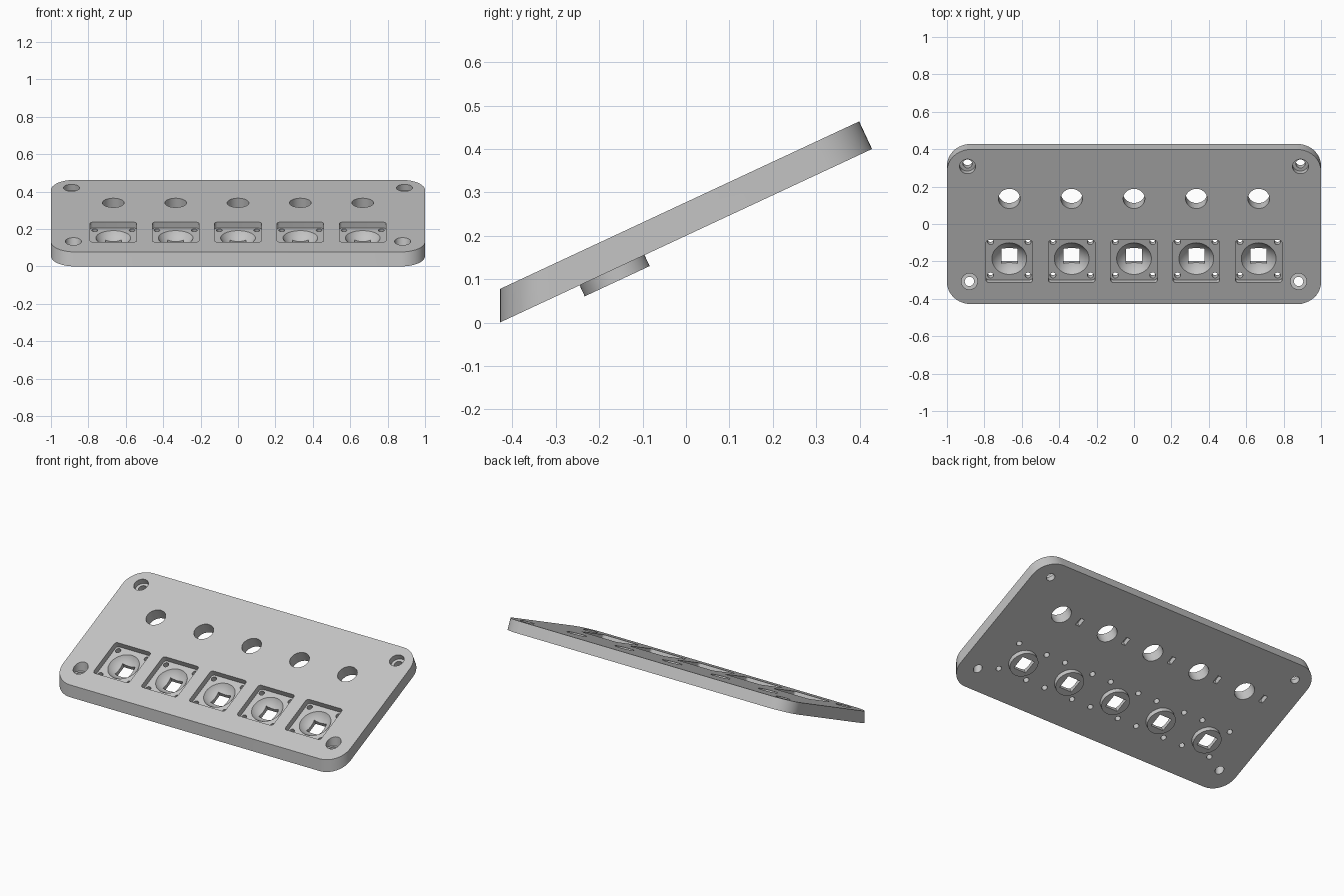
import bpy, bmesh
from math import radians, tan, cos, sin, pi
from mathutils import Matrix, Vector

if "Cube" in bpy.data.objects:
    bpy.data.objects.remove(bpy.data.objects["Cube"])

TILT = radians(25)
FRAME = Matrix.Translation((0, 0, 0.2)) @ Matrix.Rotation(TILT, 4, 'X')
THICK = 0.07
COLUMNS = [i / 3 for i in (-2, -1, 0, 1, 2)]
HOLE_Y, CUP_Y = 0.182, -0.188

grey = bpy.data.materials.new("plain grey")
grey.use_nodes = True
grey.diffuse_color = (0.55, 0.55, 0.55, 1)
grey.node_tree.nodes["Principled BSDF"].inputs["Base Color"].default_value = grey.diffuse_color


def make(name, bm, matrix=FRAME):
    bmesh.ops.recalc_face_normals(bm, faces=bm.faces)
    mesh = bpy.data.meshes.new(name)
    bm.to_mesh(mesh)
    bm.free()
    mesh.materials.append(grey)
    obj = bpy.data.objects.new(name, mesh)
    bpy.context.collection.objects.link(obj)
    obj.matrix_world = matrix
    return obj


def cylinder(bm, x, y, low, high, r, sides=40):
    bmesh.ops.create_cone(bm, cap_ends=True, segments=sides, radius1=r, radius2=r,
                          depth=high - low,
                          matrix=Matrix.Translation((x, y, (low + high) / 2)))


def box(bm, x, y, low, high, sx, sy, corner=0):
    made = bmesh.ops.create_cube(bm, size=1, matrix=Matrix.Translation(
        (x, y, (low + high) / 2)) @ Matrix.Diagonal((sx, sy, high - low, 1)))
    if corner:
        edges = {e for v in made["verts"] for e in v.link_edges
                 if abs(e.verts[0].co.z - e.verts[1].co.z) > 0.01}
        bmesh.ops.bevel(bm, geom=list(edges), offset=corner, segments=5,
                        profile=0.5, affect='EDGES')


def make_plate():
    # Rounded rectangle, with the front wall upright once tilted
    bm = bmesh.new()
    r, half = 0.13, 0.473
    ring = []
    for k, (sx, sy) in enumerate(((1, 1), (-1, 1), (-1, -1), (1, -1))):
        for i in range(13):
            a = (k + i / 12) * pi / 2
            ring.append((sx * (1 - r) + r * cos(a), sy * (half - r) + r * sin(a)))
    low = [bm.verts.new((x, y, 0)) for x, y in ring]
    high = [bm.verts.new((x, y + (THICK * tan(TILT) if y < 0 else 0), THICK))
            for x, y in ring]
    bm.faces.new(low[::-1])
    top = bm.faces.new(high)
    for i in range(len(ring)):
        j = (i + 1) % len(ring)
        bm.faces.new((low[i], low[j], high[j], high[i]))
    bmesh.ops.bevel(bm, geom=list(top.edges), offset=0.026, segments=6,
                    profile=0.5, affect='EDGES')
    return make("panel", bm)


panel = make_plate()
helpers = []


def combine(tool, operation='DIFFERENCE'):
    tool.hide_render = True
    helpers.append(tool)
    mod = panel.modifiers.new(tool.name, 'BOOLEAN')
    mod.operation, mod.solver, mod.object = operation, 'EXACT', tool


# Round cups under the panel
bm = bmesh.new()
for x in COLUMNS:
    cylinder(bm, x, CUP_Y, -0.028, 0.02, 0.0825, 64)
combine(make("cups", bm), 'UNION')

# Square pockets
bm = bmesh.new()
for x in COLUMNS:
    box(bm, x, CUP_Y, 0.035, 0.12, 0.25, 0.25, 0.016)
combine(make("pockets", bm))

# Spherical bowls
bm = bmesh.new()
for x in COLUMNS:
    bmesh.ops.create_uvsphere(bm, u_segments=48, v_segments=32, radius=0.1115,
                              matrix=Matrix.Translation((x, CUP_Y, 0.0965)))
combine(make("bowls", bm))

# Square openings, pocket screw holes, round holes and blind slots
bm = bmesh.new()
for x in COLUMNS:
    box(bm, x, CUP_Y, -0.1, 0.04, 0.086, 0.086)
    for sx in (-1, 1):
        for sy in (-1, 1):
            cylinder(bm, x + sx * 0.1, CUP_Y + sy * 0.098, -0.05, 0.06, 0.016, 20)
    cylinder(bm, x, HOLE_Y, -0.05, 0.15, 0.058, 48)
    box(bm, x - 0.135, HOLE_Y, -0.05, 0.03, 0.028, 0.05)
combine(make("openings", bm))

# Corner screw holes: back ones square to the panel, front ones upright
for name, x, y, floor, matrix in (("back", 0.89, 0.372, 0.035, FRAME),
                                  ("front", 0.88, -0.307, 0.095, Matrix())):
    for part, low, high, r in (("bores", floor, 0.25, 0.043), ("shafts", -0.1, 0.2, 0.025)):
        bm = bmesh.new()
        for side in (-1, 1):
            cylinder(bm, side * x, y, low, high, r)
        combine(make(name + "_" + part, bm, matrix))

# Apply the cuts and shade
bpy.context.view_layer.update()
bpy.ops.object.select_all(action='DESELECT')
panel.select_set(True)
bpy.context.view_layer.objects.active = panel
for mod in list(panel.modifiers):
    bpy.ops.object.modifier_apply(modifier=mod.name)
for tool in helpers:
    bpy.data.objects.remove(tool)
bpy.ops.object.shade_smooth_by_angle(angle=radians(30))
